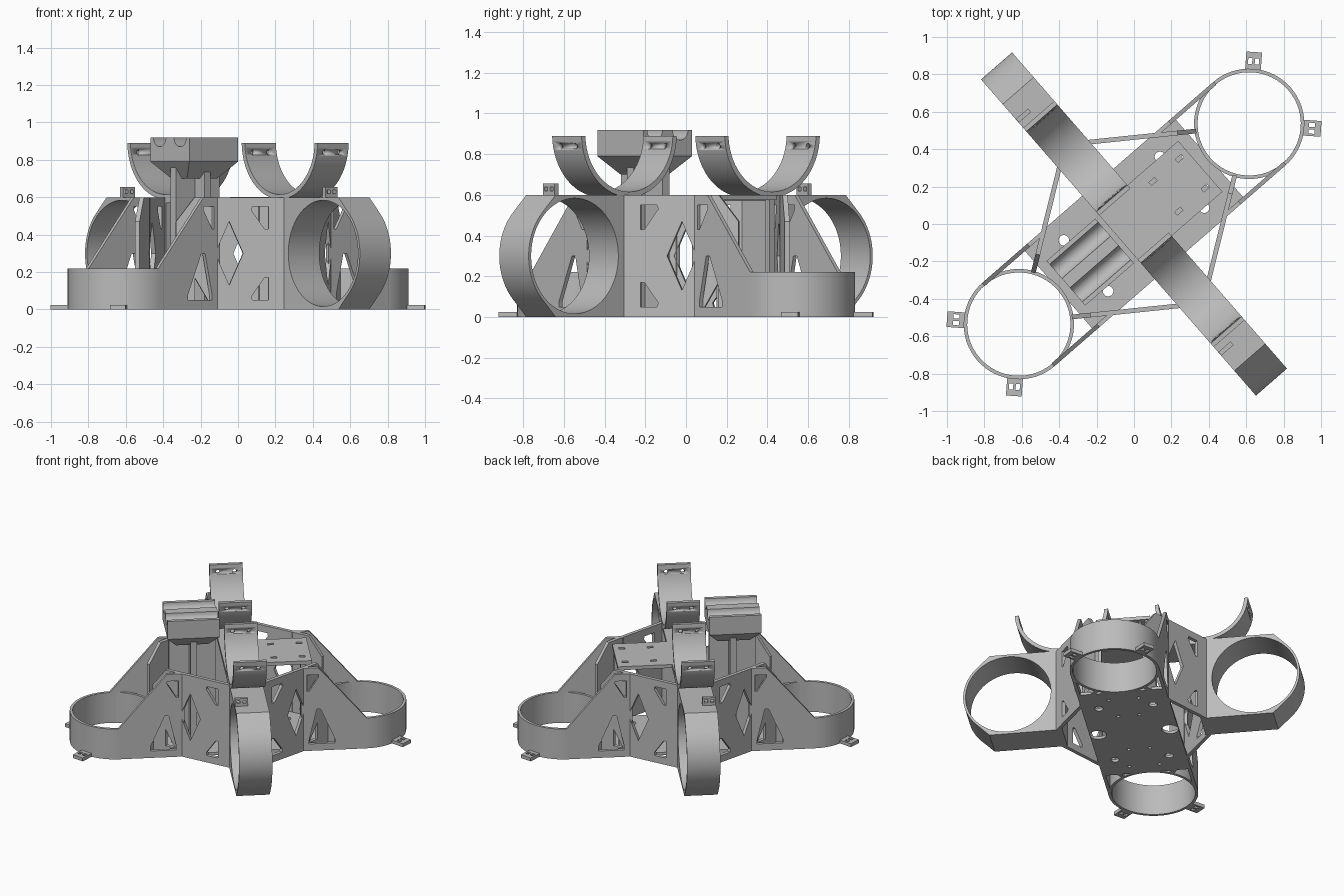
import bpy, bmesh, math
from mathutils import Matrix, Vector

cube = bpy.data.objects.get("Cube")
if cube:
    bpy.data.objects.remove(cube, do_unlink=True)

grey = bpy.data.materials.new("plain_grey")
grey.use_nodes = True
grey.diffuse_color = (0.5, 0.5, 0.5, 1)
grey.node_tree.nodes["Principled BSDF"].inputs["Base Color"].default_value = (0.5, 0.5, 0.5, 1)

TURN = Matrix.Rotation(math.radians(41), 4, 'Z')
U, V, Z = Vector((1, 0, 0)), Vector((0, 1, 0)), Vector((0, 0, 1))


def finish(name, mesh, matrix):
    mesh.materials.clear()
    mesh.materials.append(grey)
    bm = bmesh.new()
    bm.from_mesh(mesh)
    bmesh.ops.remove_doubles(bm, verts=bm.verts, dist=0.0002)
    bmesh.ops.transform(bm, matrix=TURN @ matrix, verts=bm.verts)
    bmesh.ops.recalc_face_normals(bm, faces=bm.faces)
    bm.to_mesh(mesh)
    bm.free()
    mesh.shade_smooth()
    mesh.set_sharp_from_angle(angle=math.radians(25))
    ob = bpy.data.objects.new(name, mesh)
    bpy.context.collection.objects.link(ob)
    return ob


def plate(name, outline, holes, thick, origin, xdir, ydir):
    """Extruded flat outline with holes, centred on the plane through origin."""
    curve = bpy.data.curves.new(name, 'CURVE')
    curve.dimensions = '2D'
    curve.fill_mode = 'BOTH'
    curve.extrude = thick / 2
    for pts in [outline] + list(holes):
        sp = curve.splines.new('POLY')
        sp.points.add(len(pts) - 1)
        for p, (a, b) in zip(sp.points, pts):
            p.co = (a, b, 0, 1)
        sp.use_cyclic_u = True
    tmp = bpy.data.objects.new(name, curve)
    bpy.context.collection.objects.link(tmp)
    dg = bpy.context.evaluated_depsgraph_get()
    mesh = bpy.data.meshes.new_from_object(tmp.evaluated_get(dg))
    bpy.data.objects.remove(tmp, do_unlink=True)
    xd, yd = xdir.normalized(), ydir.normalized()
    m = Matrix((xd, yd, xd.cross(yd))).transposed().to_4x4()
    m.translation = origin
    return finish(name, mesh, m)


def box(name, lo, hi, shrink=(1, 1), matrix=Matrix()):
    """Box between two corners; shrink scales its lower end."""
    lo, hi = Vector(lo), Vector(hi)
    bm = bmesh.new()
    bmesh.ops.create_cube(bm, size=1)
    for v in bm.verts:
        if v.co.z < 0:
            v.co.x *= shrink[0]
            v.co.y *= shrink[1]
        v.co = (lo + hi) / 2 + Vector(a * b for a, b in zip(v.co, hi - lo))
    mesh = bpy.data.meshes.new(name)
    bm.to_mesh(mesh)
    bm.free()
    return finish(name, mesh, matrix)


def arc(cx, cy, r, a0, a1, n):
    return [(cx + r * math.cos(math.radians(a0 + (a1 - a0) * i / n)),
             cy + r * math.sin(math.radians(a0 + (a1 - a0) * i / n))) for i in range(n + 1)]


def circle(cx, cy, r, n=64):
    return arc(cx, cy, r, 0, 360, n)[:-1]


def rect(x0, x1, y0, y1):
    return [(x0, y0), (x1, y0), (x1, y1), (x0, y1)]


SIGNS = (1, -1)
QUADS = [(a, b) for a in SIGNS for b in SIGNS]

# Floor of the body with its openings
holes = [circle(0, 0.24 * s, 0.055, 32) for s in SIGNS]
holes += [circle(0.34 * a, 0.18 * b, 0.028, 24) for a, b in QUADS]
holes += [circle(0.22 * a, 0.07 * b, 0.012, 12) for a, b in QUADS]
holes += [circle(0.44 * a, 0.10 * b, 0.012, 12) for a, b in QUADS]
plate("floor", rect(-0.535, 0.535, -0.295, 0.295), holes, 0.02, Z * 0.01, U, V)

# Upright rings built into the arm, with cradles and tabs on top
ring_outline = [(0.46, 0), (0.944, 0)] + arc(0.82, 0.3, 0.3, -45, 45, 24) + [(0.944, 0.6), (0.46, 0.6)]
cradle = arc(0.466, 0.9, 0.31, 182, 358, 40) + arc(0.466, 0.9, 0.285, 358, 182, 40)
for s in SIGNS:
    plate("upright_ring", ring_outline, [circle(0.82, 0.3, 0.284)], 0.22, Vector(), V * s, Z)
    ob = plate("cradle", cradle, [], 0.22, Vector(), V * s, Z)
    # round screw holes through both ends of the cradle
    for u in (-0.055, 0.055):
        cut = plate("screw_hole_cutter", circle(u, 0.84, 0.014, 16), [], 0.8, V * 0.466 * s, U, Z)
        cut.hide_render = True
        cut.hide_viewport = True
        cut.display_type = 'WIRE'
        mod = ob.modifiers.new("screw_hole", 'BOOLEAN')
        mod.operation = 'DIFFERENCE'
        mod.solver = 'EXACT'
        mod.object = cut
    slots = [rect(c - 0.011, c + 0.011, 0.62, 0.64) for c in (-0.085, -0.045)]
    plate("arm_tab", rect(-0.108, -0.022, 0.59, 0.655), slots, 0.025, V * 0.825 * s, U, Z)

# Bridge between the two arms, and mounting deck beside it
plate("bridge", rect(-0.11, 0.11, -0.47, 0.47), [], 0.03, Z * 0.585, U, V)
deck_holes = [rect(u - 0.02, u + 0.02, v - 0.011, v + 0.011) for u in (0.226, 0.414) for v in (-0.105, 0.105)]
plate("deck", rect(0.1, 0.47, -0.18, 0.18), deck_holes, 0.025, Z * 0.588, U, V)
for s in SIGNS:
    box("deck_post", (0.43, 0.16 * s - 0.015, 0.01), (0.46, 0.16 * s + 0.015, 0.58))

# Flat rings with tabs
for s in SIGNS:
    plate("flat_ring", circle(0, 0, 0.295), [circle(0, 0, 0.276)], 0.22, Vector((0.816 * s, 0, 0.11)), U, V)
    for a in (-45, 45):
        way = Matrix.Rotation(math.radians(a), 3, 'Z') @ (U * s)
        slots = [rect(0.32, 0.352, c - 0.011, c + 0.011) for c in (-0.018, 0.018)]
        plate("ring_tab", rect(0.285, 0.385, -0.042, 0.042), slots, 0.025,
              Vector((0.816 * s, 0, 0.0125)), way, Z.cross(way))

# Diagonal walls and sloping side walls, one of each per corner
length = math.hypot(0.467, 0.328)
diamond = [(0.21, 0.3), (0.285, 0.13), (0.36, 0.3), (0.285, 0.47)]
diagonal_holes = [diamond,
                  [(0.075, 0.43), (0.095, 0.43), (0.165, 0.53), (0.16, 0.55), (0.075, 0.55)],
                  [(0.075, 0.17), (0.095, 0.17), (0.165, 0.07), (0.16, 0.05), (0.075, 0.05)],
                  [(0.47, 0.05), (0.47, 0.17), (0.4, 0.05)]]
diagonal = [(-0.015, 0), (length, 0), (length, 0.47), (length - 0.1, 0.6), (-0.015, 0.6)]
side = [(0.385, 0), (0.82, 0), (0.82, 0.22), (0.50, 0.6), (0.385, 0.6)]
side_holes = [[(0.44, 0.05), (0.61, 0.05), (0.61, 0.08), (0.515, 0.3), (0.49, 0.3), (0.44, 0.08)],
              [(0.425, 0.55), (0.50, 0.55), (0.50, 0.53), (0.44, 0.43), (0.425, 0.43)]]
for a, b in QUADS:
    plate("diagonal_wall", diagonal, diagonal_holes, 0.025, Vector((0.11 * a, 0.485 * b, 0)),
          Vector((0.467 * a, -0.328 * b, 0)), Z)
    plate("side_wall", side, side_holes, 0.022, V * 0.284 * b, U * a, Z)

# Grooved holder on a cross-shaped column
profile = [(-0.158, 0.79), (0.158, 0.79), (0.158, 0.92)]
for c in (0.083, -0.083):
    profile += arc(c, 0.92, 0.05, 0, -180, 16)
profile += [(-0.158, 0.92)]
plate("grooved_holder", profile, [], 0.345, Vector((-0.31, 0, 0)), V, Z)
box("holder_taper", (-0.482, -0.158, 0.70), (-0.138, 0.158, 0.79), (0.62, 0.4))
box("column_web", (-0.46, -0.022, 0.01), (-0.15, 0.022, 0.78))
box("column_rib", (-0.325, -0.1, 0.01), (-0.28, 0.1, 0.74))
